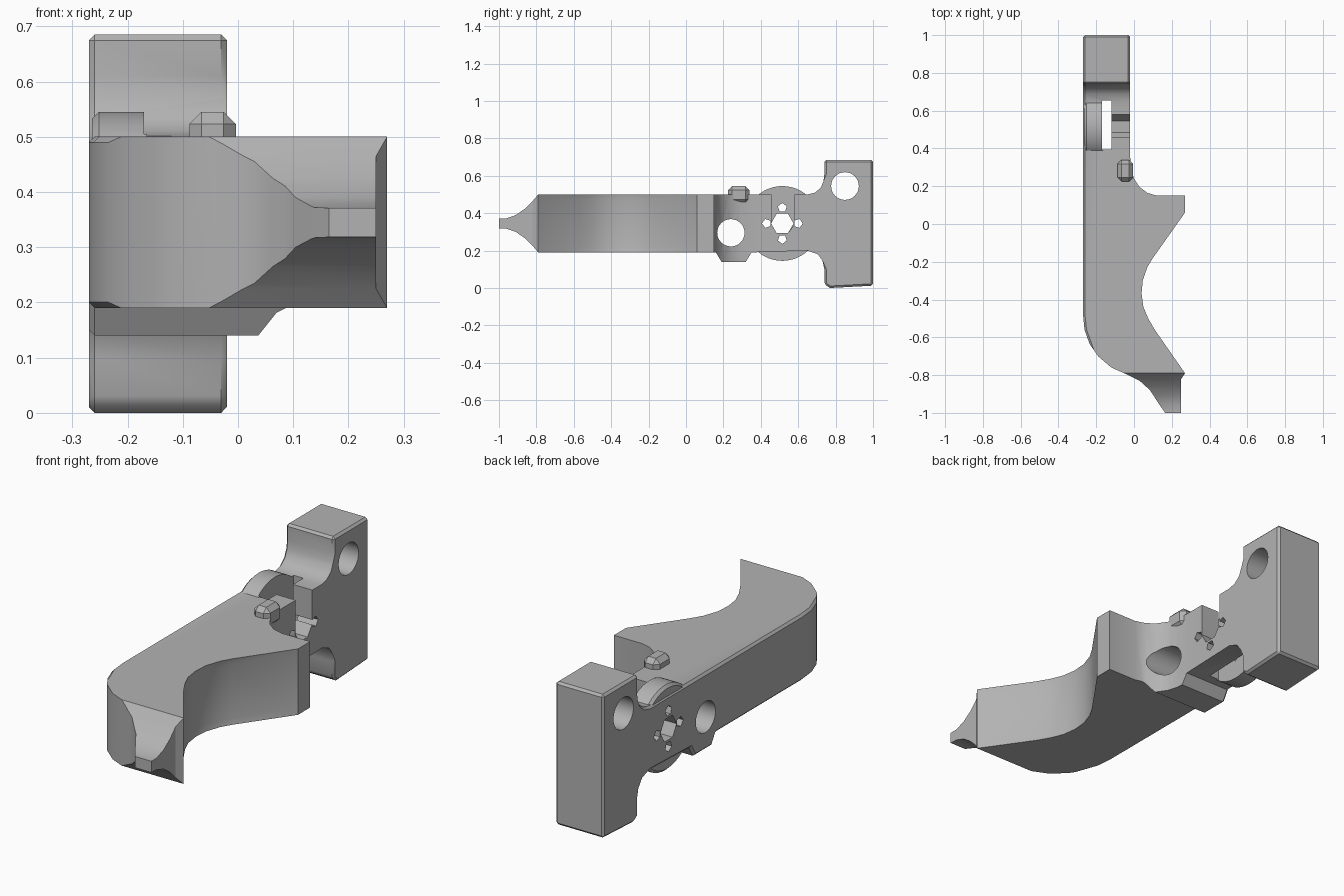
import bpy, bmesh, math

cube = bpy.data.objects.get("Cube")
if cube:
    bpy.data.objects.remove(cube, do_unlink=True)

grey = bpy.data.materials.new("plain grey")
grey.use_nodes = True
grey.diffuse_color = (0.45, 0.45, 0.45, 1)
grey.node_tree.nodes["Principled BSDF"].inputs["Base Color"].default_value = (0.45, 0.45, 0.45, 1)


def prism(name, points, axis, lo, hi):
    """Extrude an outline along x (points are y, z) or z (points are x, y)."""
    bm = bmesh.new()
    place = (lambda p, h: (h, p[0], p[1])) if axis == "x" else (lambda p, h: (p[0], p[1], h))
    bottom = [bm.verts.new(place(p, lo)) for p in points]
    top = [bm.verts.new(place(p, hi)) for p in points]
    bm.faces.new(bottom)
    bm.faces.new(top)
    for i in range(len(points)):
        j = (i + 1) % len(points)
        bm.faces.new((bottom[i], bottom[j], top[j], top[i]))
    bmesh.ops.recalc_face_normals(bm, faces=bm.faces)
    mesh = bpy.data.meshes.new(name)
    bm.to_mesh(mesh)
    bm.free()
    mesh.materials.append(grey)
    obj = bpy.data.objects.new(name, mesh)
    bpy.context.collection.objects.link(obj)
    return obj


def circle(y, z, r, n, turn=0.0):
    return [(y + r * math.cos(turn + 2 * math.pi * i / n),
             z + r * math.sin(turn + 2 * math.pi * i / n)) for i in range(n)]


def rect(a0, a1, b0, b1):
    return [(a0, b0), (a1, b0), (a1, b1), (a0, b1)]


def activate(obj):
    bpy.ops.object.select_all(action="DESELECT")
    obj.select_set(True)
    bpy.context.view_layer.objects.active = obj


def boolean(obj, tool, operation):
    mod = obj.modifiers.new("cut", "BOOLEAN")
    mod.operation = operation
    mod.solver = "EXACT"
    mod.object = tool
    activate(obj)
    bpy.ops.object.modifier_apply(modifier=mod.name)


def bevel(obj, width, keep, segments=1):
    """Chamfer the sharp edges whose two ends both pass the rule."""
    bm = bmesh.new()
    bm.from_mesh(obj.data)
    bmesh.ops.remove_doubles(bm, verts=bm.verts, dist=0.0005)
    edges = [e for e in bm.edges if len(e.link_faces) == 2
             and e.calc_face_angle(0) > math.radians(50)
             and all(keep(v.co) for v in e.verts)]
    bmesh.ops.bevel(bm, geom=edges, offset=width, segments=segments,
                    profile=0.5, affect="EDGES", clamp_overlap=True)
    bm.to_mesh(obj.data)
    bm.free()


# Body: plan outline intersected with side outline
plan = [(-0.27, 1), (-0.27, -0.48), (-0.262, -0.56), (-0.235, -0.635), (-0.19, -0.7),
        (-0.12, -0.76), (-0.03, -0.8), (0.03, -0.83), (0.085, -0.88), (0.13, -0.95),
        (0.165, -1), (0.25, -1), (0.25, -0.82), (0.27, -0.79), (0.11, -0.56),
        (0.075, -0.5), (0.05, -0.44), (0.04, -0.37), (0.046, -0.3), (0.07, -0.23),
        (0.1, -0.18), (0.27, 0.06), (0.27, 0.15), (0.12, 0.15), (0.07, 0.165),
        (0.03, 0.195), (0, 0.24), (-0.015, 0.29), (-0.02, 0.35), (-0.02, 1)]
side = [(-1.05, 0.32), (-1.05, 0.37), (-0.96, 0.372), (-0.91, 0.39), (-0.86, 0.425),
        (-0.82, 0.465), (-0.79, 0.5), (0.65, 0.5), (0.69, 0.51), (0.72, 0.535),
        (0.735, 0.57), (0.74, 0.61), (0.74, 0.685), (1.05, 0.685), (1.05, 0.015),
        (0.77, 0), (0.74, 0.02), (0.74, 0.1), (0.73, 0.145), (0.705, 0.18),
        (0.65, 0.2), (0.35, 0.19), (0.32, 0.14), (0.19, 0.14), (0.16, 0.19),
        (-0.79, 0.19), (-0.82, 0.225), (-0.86, 0.265), (-0.91, 0.3), (-0.96, 0.317)]
body = prism("body", plan, "z", -0.2, 0.9)
side_tool = prism("side_tool", side, "x", -0.4, 0.4)
boolean(body, side_tool, "INTERSECT")
bpy.data.objects.remove(side_tool, do_unlink=True)
bevel(body, 0.016, lambda c: c.y > 0.73 or c.x < -0.2)

# Shallow sunken panel along the curved grip
bm = bmesh.new()
bm.from_mesh(body.data)
bm.normal_update()
panel = []
for f in bm.faces:
    c = f.calc_center_median()
    if f.normal.x > 0.3 and abs(f.normal.z) < 0.1 and c.x > 0.03 and -0.75 < c.y < 0.04:
        panel.append(f)
bmesh.ops.inset_region(bm, faces=panel, thickness=0.028, depth=-0.006, use_even_offset=True)
bm.to_mesh(body.data)
bm.free()

# Round boss on the outer cheek and small lug on top
HUB_Y, HUB_Z = 0.515, 0.345
boss = prism("round_boss", circle(HUB_Y, HUB_Z, 0.2, 48), "x", -0.264, -0.165)
bevel(boss, 0.012, lambda c: c.x < -0.2)
lug = prism("top_lug", rect(0.225, 0.34, 0.45, 0.545), "x", -0.088, -0.004)
bevel(lug, 0.022, lambda c: c.z > 0.4)

# Pin holes, hub holes, wheel slot and open notch
cutters = [
    prism("front_pin_cutter", circle(0.24, 0.295, 0.073, 32), "x", -0.5, 0.5),
    prism("rear_pin_cutter", circle(0.85, 0.545, 0.074, 32), "x", -0.5, 0.5),
    prism("hub_cutter", circle(HUB_Y, HUB_Z, 0.06, 6), "x", -0.5, 0.5),
    prism("slot_cutter", rect(-0.17, -0.12, 0.395, 0.655), "z", -0.5, 1),
    prism("notch_cutter", [(0.457, 0.7), (0.457, 0.34), (0.485, 0.293), (0.545, 0.293),
                           (0.58, 0.34), (0.58, 0.7)], "x", -0.15, 0.3),
]
for i in range(4):
    a = i * math.pi / 2
    cutters.append(prism("small_hole_cutter",
                         circle(HUB_Y + 0.084 * math.cos(a), HUB_Z + 0.084 * math.sin(a), 0.025, 5, a),
                         "x", -0.5, 0.5))
for cutter in cutters:
    for part in (body, boss):
        boolean(part, cutter, "DIFFERENCE")
    bpy.data.objects.remove(cutter, do_unlink=True)

# Smooth the curved walls, keep the edges sharp
for part in (body, boss, lug):
    activate(part)
    bpy.ops.object.shade_smooth_by_angle(angle=math.radians(30))
